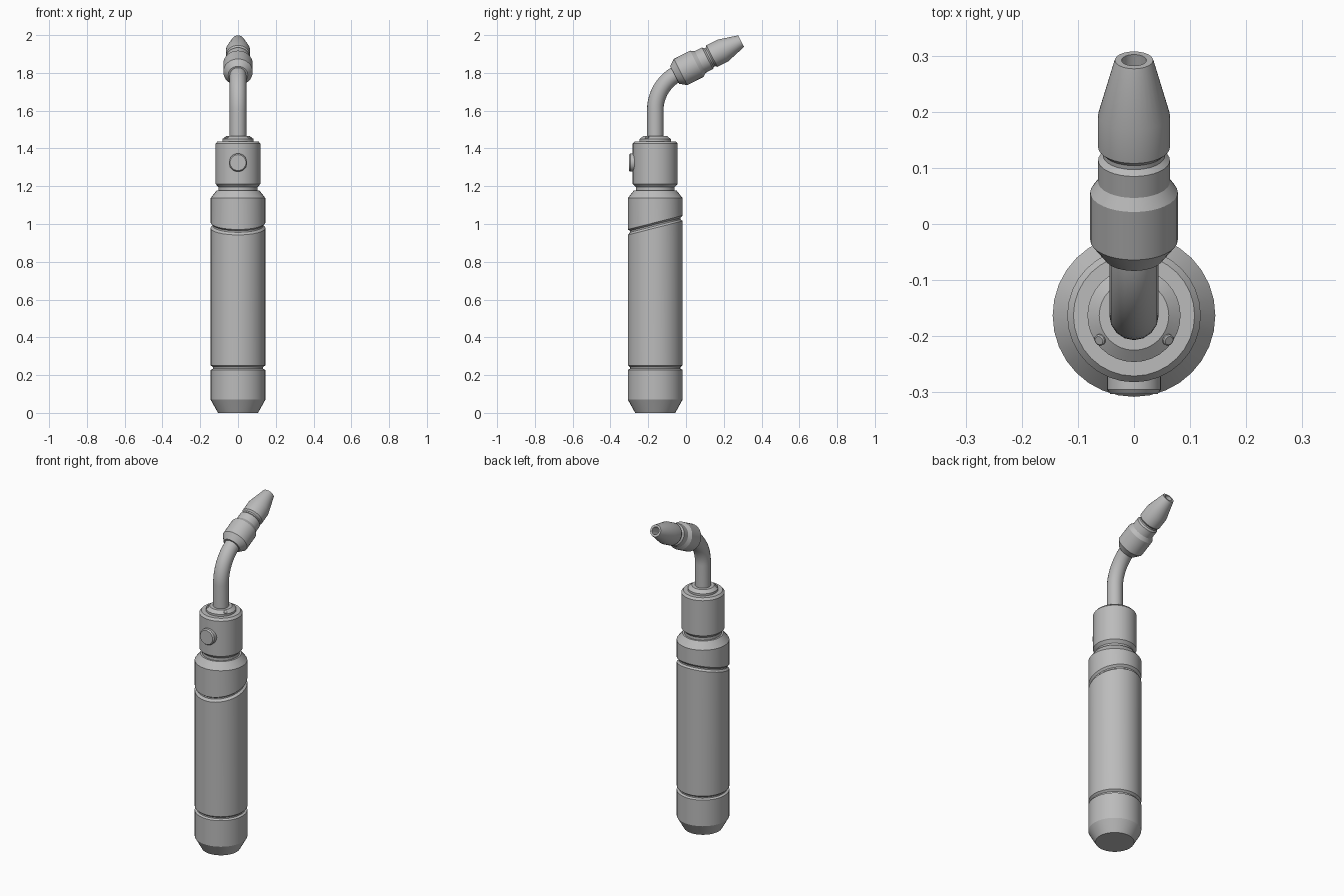
import bpy, bmesh, math
from mathutils import Matrix, Vector

if "Cube" in bpy.data.objects:
    bpy.data.objects.remove(bpy.data.objects["Cube"])

YC = -0.163                       # handle axis
TILT = math.radians(27)           # nozzle elevation
DIR = Vector((0, math.cos(TILT), math.sin(TILT)))
TIP = Vector((0, 0.292, 1.968))

grey = bpy.data.materials.new("grey metal")
grey.diffuse_color = (0.5, 0.5, 0.5, 1)
grey.use_nodes = True
grey.node_tree.nodes["Principled BSDF"].inputs["Base Color"].default_value = grey.diffuse_color


def finish(obj):
    obj.data.materials.append(grey)
    bpy.ops.object.select_all(action='DESELECT')
    obj.select_set(True)
    bpy.context.view_layer.objects.active = obj
    bpy.ops.object.shade_smooth_by_angle(angle=math.radians(25))


def lathe(name, profile, matrix, n=32):
    """Revolve (radius, height[, shear]) rows about local z."""
    bm = bmesh.new()
    rings = []
    for r, h, *k in profile:
        k = k[0] if k else 0
        ring = []
        for i in range(n):
            a = 2 * math.pi * i / n
            x, y = r * math.cos(a), r * math.sin(a)
            ring.append(bm.verts.new((x, y, h + k * y)))
        rings.append(ring)
    for a, b in zip(rings, rings[1:]):
        for i in range(n):
            j = (i + 1) % n
            bm.faces.new((a[i], a[j], b[j], b[i]))
    bm.faces.new(rings[0][::-1])
    bm.faces.new(rings[-1])
    bmesh.ops.recalc_face_normals(bm, faces=bm.faces)
    bm.transform(matrix)
    me = bpy.data.meshes.new(name)
    bm.to_mesh(me)
    bm.free()
    obj = bpy.data.objects.new(name, me)
    bpy.context.collection.objects.link(obj)
    finish(obj)
    return obj


def along(origin, direction):
    q = Vector(direction).to_track_quat('Z', 'Y')
    return Matrix.Translation(origin) @ q.to_matrix().to_4x4()


upright = Matrix.Translation((0, YC, 0))
K = 0.255                         # slant of the oblique groove

# handle with straight lower groove and slanted upper groove
lathe("handle", [
    (0.106, 0), (0.145, 0.07), (0.145, 0.228), (0.133, 0.234),
    (0.133, 0.242), (0.145, 0.252), (0.145, 0.979, K), (0.134, 0.990, K),
    (0.134, 0.998, K), (0.145, 1.008, K), (0.145, 1.137), (0.113, 1.178),
    (0.103, 1.178)], upright)

# neck and head
lathe("head", [
    (0.103, 1.17), (0.103, 1.195), (0.119, 1.212), (0.119, 1.425),
    (0.108, 1.438)], upright)

# cap ring under the pipe
lathe("cap_ring", [
    (0.083, 1.43), (0.083, 1.450), (0.062, 1.466)], upright)

# two small screws on the cap ring slope
for side in (-1, 1):
    out = Vector((side * 0.06, -0.043, 0)).normalized()
    lathe("cap_screw", [(0.0105, -0.012), (0.0105, 0.003), (0.008, 0.005)],
          along((side * 0.06, YC - 0.043, 1.457), out * 0.6 + Vector((0, 0, 0.8))), 12)

# front push button
lathe("button", [(0.048, 0), (0.048, 0.031), (0.042, 0.039)],
      along((0, -0.264, 1.325), (0, -1, 0)))

# bent pipe: vertical run, arc, run along the nozzle axis
R = 0.22
z0 = TIP.z - math.tan(TILT) * (TIP.y - YC) - R * math.tan((math.pi / 2 - TILT) / 2)
path = [Vector((0, YC, 1.44))]
STEPS = 14
for i in range(STEPS + 1):
    a = (math.pi / 2 - TILT) * i / STEPS
    path.append(Vector((0, YC + R * (1 - math.cos(a)), z0 + R * math.sin(a))))
path.append(path[-1] + DIR * 0.03)
cu = bpy.data.curves.new("pipe", 'CURVE')
cu.dimensions = '3D'
cu.bevel_depth = 0.044
cu.bevel_resolution = 6
cu.use_fill_caps = True
sp = cu.splines.new('POLY')
sp.points.add(len(path) - 1)
for p, v in zip(sp.points, path):
    p.co = (*v, 1)
pipe = bpy.data.objects.new("pipe", cu)
bpy.context.collection.objects.link(pipe)
bpy.ops.object.select_all(action='DESELECT')
pipe.select_set(True)
bpy.context.view_layer.objects.active = pipe
bpy.ops.object.convert(target='MESH')
finish(bpy.context.view_layer.objects.active)

# nut, collar and hollow nozzle along the tilted axis (height measured from tip)
axis = along(TIP, DIR)
lathe("nut", [
    (0.052, -0.395), (0.078, -0.360), (0.078, -0.264), (0.064, -0.243)], axis)
lathe("collar", [
    (0.064, -0.25), (0.064, -0.200), (0.055, -0.191), (0.055, -0.17)], axis)
lathe("nozzle", [
    (0.054, -0.184), (0.064, -0.174), (0.064, -0.109), (0.036, -0.006),
    (0.034, 0), (0.022, 0), (0.022, -0.09)], axis)
